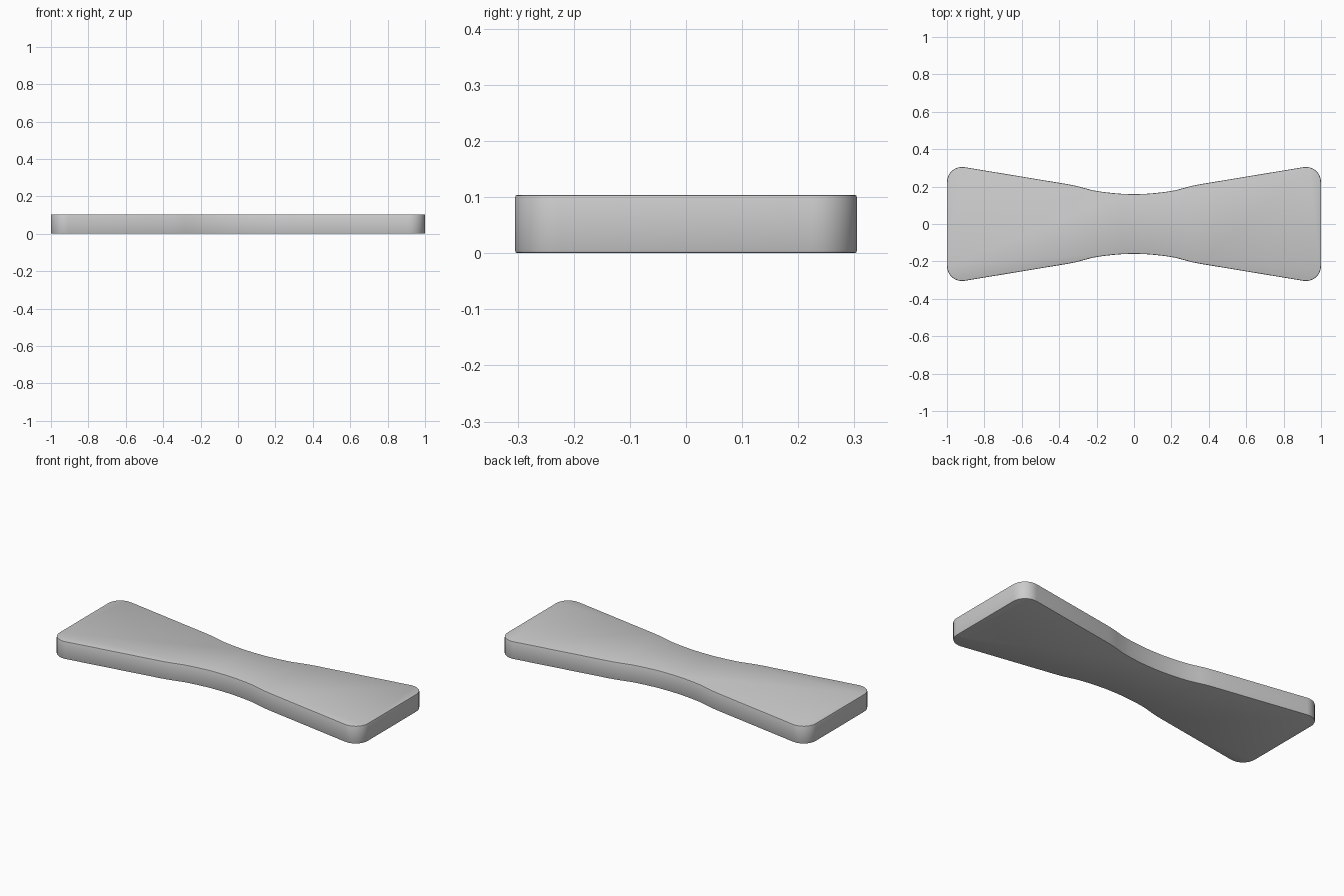
import bpy, bmesh
from math import radians, sin, cos

if "Cube" in bpy.data.objects:
    bpy.data.objects.remove(bpy.data.objects["Cube"])

HEIGHT = 0.104

# Quarter outline: waist, flare, then rounded outer corner
quarter = [(0, 0.16), (0.06, 0.161), (0.12, 0.166), (0.17, 0.172), (0.22, 0.180),
           (0.28, 0.196), (0.31, 0.204), (0.35, 0.212)]
for i in range(9):
    a = radians(99.3 * (1 - i / 8))
    quarter.append((0.92 + 0.08 * cos(a), 0.225 + 0.08 * sin(a)))

# Mirror into the full bow-shaped outline
right = quarter + [(x, -y) for x, y in reversed(quarter)]
left = [(-x, y) for x, y in reversed(right) if x > 0]
outline = right + left

# Extrude the plate
bm = bmesh.new()
base = bm.faces.new([bm.verts.new((x, y, 0)) for x, y in outline])
ext = bmesh.ops.extrude_face_region(bm, geom=[base])
bmesh.ops.translate(bm, vec=(0, 0, HEIGHT),
                    verts=[v for v in ext["geom"] if isinstance(v, bmesh.types.BMVert)])
bmesh.ops.recalc_face_normals(bm, faces=bm.faces)

# Soften the top and bottom rims
rims = [e for e in bm.edges if abs(e.verts[0].co.z - e.verts[1].co.z) < 1e-5]
bmesh.ops.bevel(bm, geom=rims, offset=0.005, offset_type='OFFSET',
                segments=2, profile=0.5, affect='EDGES')

mesh = bpy.data.meshes.new("bow_plate")
bm.to_mesh(mesh)
bm.free()
plate = bpy.data.objects.new("bow_plate", mesh)
bpy.context.collection.objects.link(plate)
bpy.context.view_layer.objects.active = plate
plate.select_set(True)
bpy.ops.object.shade_smooth_by_angle(angle=radians(30))
